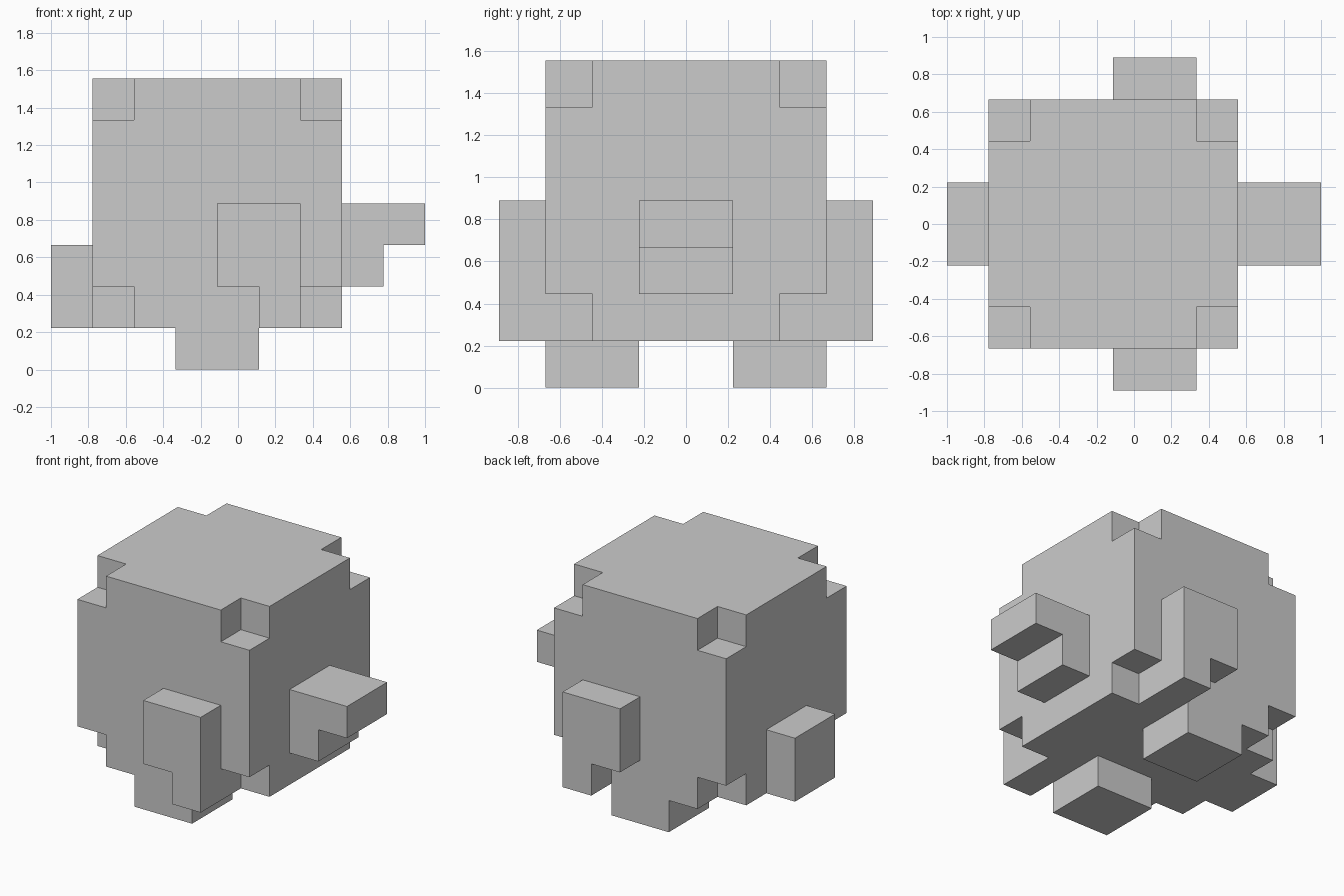
import bpy, bmesh
from itertools import product

if "Cube" in bpy.data.objects:
    bpy.data.objects.remove(bpy.data.objects["Cube"])

U = 2 / 9  # block size: the whole model sits on a 9-block grid


def extrude_profile(name, profile, y0, y1):
    """Extrude an x-z outline (in blocks) from y0 to y1 (in blocks)."""
    bm = bmesh.new()
    face = bm.faces.new([bm.verts.new((x * U, y0 * U, z * U)) for x, z in profile])
    moved = bmesh.ops.extrude_face_region(bm, geom=[face])["geom"]
    verts = [v for v in moved if isinstance(v, bmesh.types.BMVert)]
    bmesh.ops.translate(bm, verts=verts, vec=(0, (y1 - y0) * U, 0))
    bmesh.ops.recalc_face_normals(bm, faces=bm.faces)
    return add_object(name, bm)


def add_object(name, bm):
    mesh = bpy.data.meshes.new(name)
    bm.to_mesh(mesh)
    bm.free()
    obj = bpy.data.objects.new(name, mesh)
    bpy.context.collection.objects.link(obj)
    return obj


def rect(x0, x1, z0, z1):
    return [(x0, z0), (x1, z0), (x1, z1), (x0, z1)]


# Body: big cube with a one-block notch cut from each corner
body = extrude_profile("body", rect(-3.5, 2.5, 1, 7), -3, 3)

bm = bmesh.new()
for x, y, z in product((-3.5, 2.5), (-3, 3), (1, 7)):
    cube = bmesh.ops.create_cube(bm, size=2 * U)
    bmesh.ops.translate(bm, verts=cube["verts"], vec=(x * U, y * U, z * U))
cutter = add_object("corner_cutter", bm)
cutter.hide_render = True
cutter.hide_set(True)

notch = body.modifiers.new("corner_notches", "BOOLEAN")
notch.operation = "DIFFERENCE"
notch.solver = "EXACT"
notch.object = cutter

# Beak: upper block overhangs the lower one
extrude_profile("beak", [(2.5, 2), (3.5, 2), (3.5, 3), (4.5, 3), (4.5, 4), (2.5, 4)], -1, 1)

# Tail
extrude_profile("tail", rect(-4.5, -3.5, 1, 3), -1, 1)

# Wings and feet, one on each side
wing = [(0.5, 1), (1.5, 1), (1.5, 4), (-0.5, 4), (-0.5, 2), (0.5, 2)]
for side, s in (("right", -1), ("left", 1)):
    extrude_profile(f"{side}_wing", wing, 3 * s, 4 * s)
    extrude_profile(f"{side}_foot", rect(-1.5, 0.5, 0, 1), s, 3 * s)
